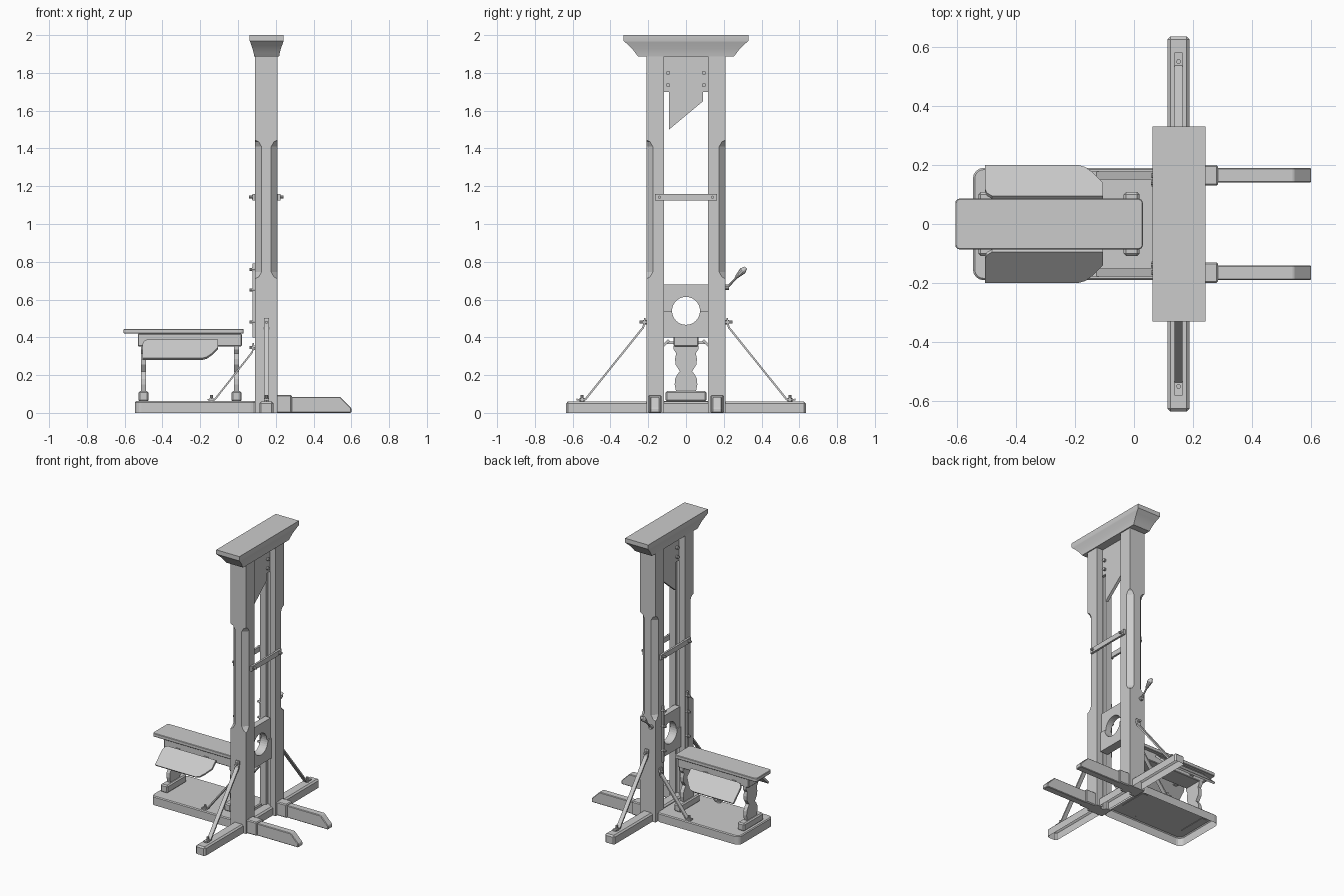
import bpy, bmesh, math
from mathutils import Vector

cube = bpy.data.objects.get("Cube")
if cube:
    bpy.data.objects.remove(cube)

GREY = (0.6, 0.6, 0.6, 1)
mat = bpy.data.materials.new("plain grey")
mat.use_nodes = True
mat.diffuse_color = GREY
mat.node_tree.nodes["Principled BSDF"].inputs["Base Color"].default_value = GREY


def finish(name, bm, bevel=0, smooth=False):
    bmesh.ops.remove_doubles(bm, verts=bm.verts, dist=0.0001)
    bmesh.ops.recalc_face_normals(bm, faces=bm.faces)
    me = bpy.data.meshes.new(name)
    bm.to_mesh(me)
    bm.free()
    me.materials.append(mat)
    ob = bpy.data.objects.new(name, me)
    bpy.context.collection.objects.link(ob)
    if bevel:
        mod = ob.modifiers.new("soft edges", "BEVEL")
        mod.width, mod.segments = bevel, 1
    if smooth:
        bpy.ops.object.select_all(action="DESELECT")
        ob.select_set(True)
        bpy.context.view_layer.objects.active = ob
        bpy.ops.object.shade_smooth_by_angle(angle=math.radians(35))
    return ob


def loft(name, rings, bevel=0, smooth=False, open_bottom=False):
    """Skin a list of equal point rings and cap both ends."""
    bm = bmesh.new()
    vs = [[bm.verts.new(p) for p in r] for r in rings]
    n = len(vs[0])
    for a, b in zip(vs, vs[1:]):
        for i in range(n):
            j = (i + 1) % n
            bm.faces.new((a[i], a[j], b[j], b[i]))
    if not open_bottom:
        bm.faces.new(vs[0])
    bm.faces.new(vs[-1])
    return finish(name, bm, bevel, smooth)


def prism(name, pts, axis, lo, hi, **kw):
    """Extrude a 2D outline along an axis; the outline uses the other two axes in order."""
    def place(p, d):
        q = list(p)
        q.insert("xyz".index(axis), d)
        return q
    return loft(name, [[place(p, d) for p in pts] for d in (lo, hi)], **kw)


def box(name, x, y, z, **kw):
    return prism(name, [(x[0], y[0]), (x[1], y[0]), (x[1], y[1]), (x[0], y[1])], "z", *z, **kw)


def rounded(x, y, r):
    pts = []
    for k, (cx, cy) in enumerate([(x[1] - r, y[1] - r), (x[0] + r, y[1] - r),
                                  (x[0] + r, y[0] + r), (x[1] - r, y[0] + r)]):
        for i in range(5):
            a = (k + i / 4) * math.pi / 2
            pts.append((cx + r * math.cos(a), cy + r * math.sin(a)))
    return pts


def rod(name, p, q, r, sides=10, r2=None):
    p, q = Vector(p), Vector(q)
    d = q - p
    bm = bmesh.new()
    bmesh.ops.create_cone(bm, cap_ends=True, segments=sides, radius1=r,
                          radius2=r if r2 is None else r2, depth=d.length)
    rot = Vector((0, 0, 1)).rotation_difference(d).to_matrix().to_4x4()
    bmesh.ops.transform(bm, matrix=rot, verts=bm.verts)
    bmesh.ops.translate(bm, vec=(p + q) / 2, verts=bm.verts)
    return finish(name, bm, smooth=sides > 6)


def strap(name, path, axis, lo, hi, t):
    """Flat bar bent along a 2D path."""
    pts = [Vector(p) for p in path]
    off = []
    for i, p in enumerate(pts):
        d = (pts[min(i + 1, len(pts) - 1)] - pts[max(i - 1, 0)]).normalized()
        off.append(p + Vector((-d.y, d.x)) * t)
    return prism(name, [tuple(p) for p in pts + off[::-1]], axis, lo, hi)


def bolt(name, p, axis, length):
    d = Vector(axis)
    p = Vector(p)
    rod(name, p, p + d * length, 0.008, 8)
    rod(name + "_nut", p, p + d * length * 0.5, 0.013, 6)


# Ground frame
prism("platform", rounded((-0.545, 0.1), (-0.19, 0.19), 0.035), "z", 0, 0.062,
      bevel=0.006, open_bottom=True)
box("cross_sill", (0.113, 0.188), (-0.635, 0.635), (0, 0.06), bevel=0.01, open_bottom=True)

for s, side in ((-1, "right"), (1, "left")):
    def ys(a, b):
        return sorted((s * a, s * b))

    # Grooved upright with stopped chamfers on its outer corners
    rings = []
    for z, c in ((0, 0), (0.71, 0), (0.72, 0.02), (0.745, 0.034), (1.41, 0.034),
                 (1.435, 0.02), (1.445, 0), (1.89, 0)):
        prof = [(0.09, 0.117), (0.135, 0.117), (0.135, 0.137), (0.165, 0.137), (0.165, 0.117),
                (0.21, 0.117), (0.21, 0.21 - c), (0.21 - c, 0.21), (0.09 + c, 0.21), (0.09, 0.21 - c)]
        rings.append([(x, s * y, z) for x, y in prof])
    loft(side + "_upright", rings)

    # Long foot with sloped end, and its collar
    prism(side + "_foot", [(0.2, 0), (0.6, 0), (0.6, 0.025), (0.54, 0.085), (0.2, 0.085)],
          "y", *ys(0.14, 0.19), bevel=0.004)
    box(side + "_foot_collar", (0.2, 0.285), ys(0.13, 0.2), (0, 0.095), bevel=0.006)

    # Side brace
    strap(side + "_side_brace", [(s * y, z) for y, z in
          ((0.58, 0.065), (0.53, 0.067), (0.222, 0.45), (0.212, 0.5))], "x", 0.137, 0.165, -s * 0.01)
    bolt(side + "_brace_top_bolt", (0.151, s * 0.21, 0.48), (0, s, 0), 0.035)
    bolt(side + "_brace_foot_bolt", (0.151, s * 0.55, 0.06), (0, 0, 1), 0.035)

    # Platform brace
    strap(side + "_platform_brace", [(-0.16, 0.065), (-0.12, 0.067), (0.08, 0.32), (0.085, 0.37)],
          "y", *ys(0.15, 0.178), 0.009)
    bolt(side + "_platform_bolt", (-0.14, s * 0.164, 0.06), (0, 0, 1), 0.035)
    bolt(side + "_platform_top_bolt", (0.09, s * 0.164, 0.345), (-1, 0, 0), 0.03)

    # Guide strip on the upright
    box(side + "_guide_strip", (0.078, 0.092), ys(0.125, 0.145), (0.4, 0.79))
    for z in (0.48, 0.65, 0.76):
        bolt(side + "_guide_bolt", (0.09, s * 0.135, z), (-1, 0, 0), 0.03)

    # Hinged bench flap, sloping outward
    outline = [(-0.505, 0.2), (-0.505, 0.12), (-0.498, 0.105), (-0.48, 0.095), (-0.105, 0.095),
               (-0.105, 0.14), (-0.14, 0.175), (-0.165, 0.193), (-0.19, 0.2)]
    flap = [[(x, s * (y - t), 0.48 - 0.95 * y - t) for x, y in outline] for t in (0, 0.01)]
    loft(side + "_bench_flap", flap)
    for x in (-0.42, -0.2):
        box(side + "_flap_hinge", (x - 0.015, x + 0.015), ys(0.05, 0.1), (0.365, 0.378))

    # Blade mount bolts
    for z in (1.735, 1.8):
        rod(side + "_blade_bolt", (0.125, s * 0.095, z), (0.175, s * 0.095, z), 0.011)

# Tie bars across the uprights
for lo, hi, d, end in ((0.21, 0.224, 1, "back"), (0.076, 0.09, -1, "bench")):
    box(end + "_tie_bar", (lo, hi), (-0.165, 0.165), (1.125, 1.16))
    for y in (-0.14, 0.14):
        bolt(end + "_tie_bolt", (0.15 + d * 0.06, y, 1.142), (d, 0, 0), 0.032)

# Crown with a curved flare
rings = []
for z, x, y in ((1.888, 0.066, 0.255), (1.905, 0.069, 0.268), (1.925, 0.074, 0.283), (1.945, 0.081, 0.303),
                (1.962, 0.087, 0.322), (1.97, 0.09, 0.33), (2.0, 0.09, 0.33)):
    rings.append([(0.152 + i * x, j * y, z) for i, j in ((-1, -1), (1, -1), (1, 1), (-1, 1))])
loft("crown", rings, smooth=True)

# Blade
prism("blade", [(-0.132, 1.89), (-0.132, 1.7), (-0.09, 1.7), (-0.09, 1.5), (0.09, 1.65),
                (0.09, 1.7), (0.132, 1.7), (0.132, 1.89)], "x", 0.14, 0.16)


# Neck boards: two halves around a round opening
def half_board(name, edge_z, up, x):
    r, cz, n = 0.074, 0.54, 16
    arc = [(r * math.cos(i * math.pi / n), cz + up * r * math.sin(i * math.pi / n))
           for i in range(n + 1)]
    pts = arc + [(-0.118, cz), (-0.118, edge_z), (0.118, edge_z), (0.118, cz)]
    prism(name, pts, "x", *x)


half_board("upper_neck_board", 0.68, 1, (0.128, 0.172))
half_board("lower_neck_board", 0.4, -1, (0.12, 0.18))

# Release lever
rod("lever_pivot", (0.12, 0.2, 0.665), (0.12, 0.228, 0.665), 0.014)
rod("lever_arm", (0.12, 0.215, 0.66), (0.12, 0.275, 0.725), 0.006)
rod("lever_handle", (0.12, 0.265, 0.717), (0.12, 0.3, 0.752), 0.008, r2=0.018)
rod("lever_handle_tip", (0.12, 0.3, 0.752), (0.12, 0.317, 0.768), 0.018, r2=0.009)

# Bench
prism("bench_board", rounded((-0.605, 0.03), (-0.086, 0.086), 0.015), "z", 0.42, 0.445, bevel=0.003)
box("bench_apron", (-0.53, 0.02), (-0.065, 0.065), (0.352, 0.42), bevel=0.004)
half = [(0.065, 0.355), (0.065, 0.335), (0.052, 0.315), (0.058, 0.285), (0.055, 0.255), (0.04, 0.232),
        (0.032, 0.22), (0.045, 0.205), (0.058, 0.18), (0.06, 0.15), (0.052, 0.11)]
for x, end in ((-0.5, "outer"), (-0.008, "inner")):
    prism(end + "_bench_leg", half + [(-y, z) for y, z in half[::-1]], "x", x - 0.013, x + 0.013)
    box(end + "_bench_foot", (x - 0.027, x + 0.027), (-0.108, 0.108), (0.06, 0.115), bevel=0.008)
